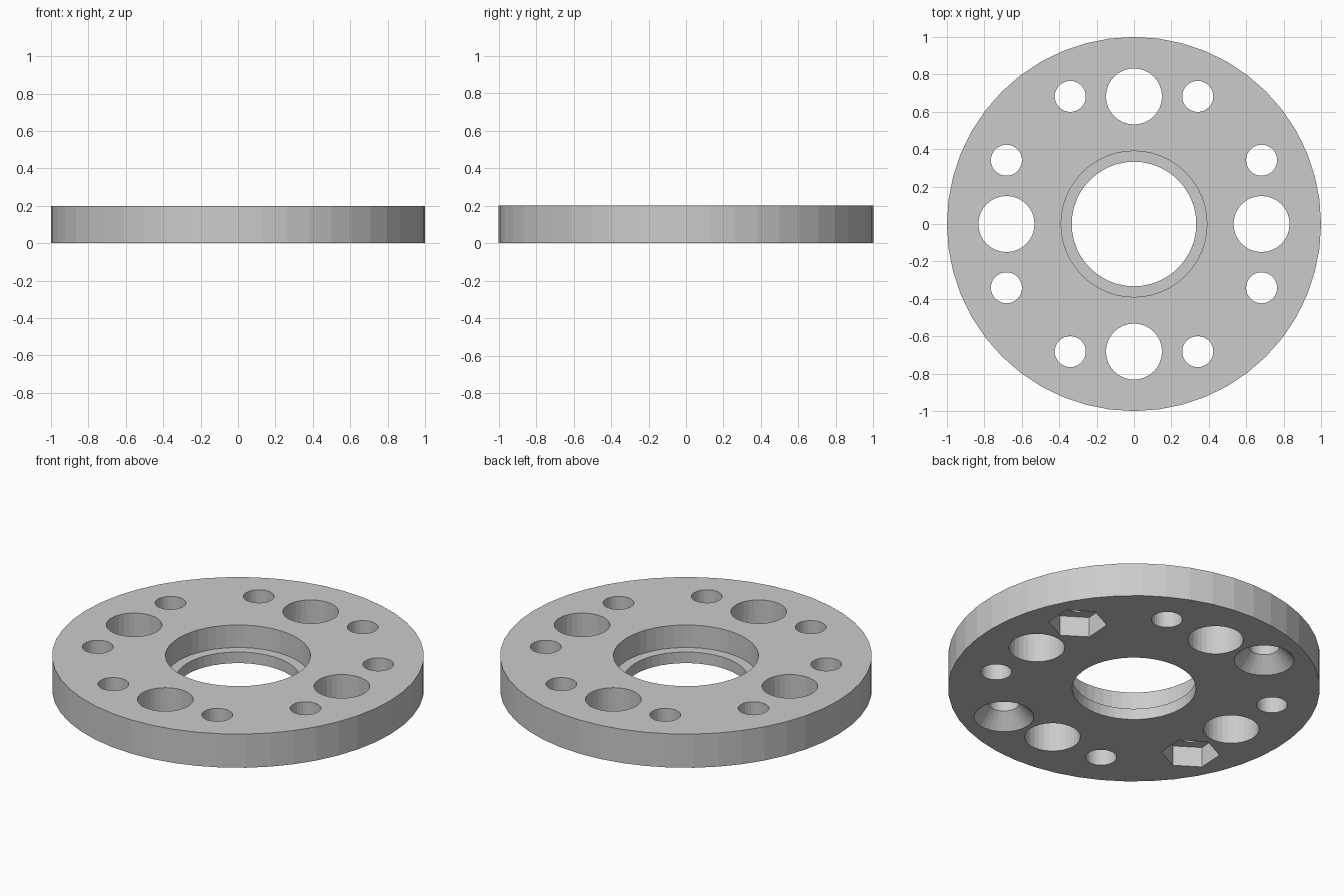
import bpy, bmesh
from math import atan2, cos, pi, sin

cube = bpy.data.objects.get("Cube")
if cube:
    bpy.data.objects.remove(cube, do_unlink=True)

HEIGHT = 0.2
OVER = 0.1          # how far cutters reach past the faces
TOP = HEIGHT + OVER
BOLT_R = 0.083      # small bolt hole radius
RING = 0.682        # large hole distance from the centre

grey = bpy.data.materials.new("plain grey")
grey.use_nodes = True
colour = (0.6, 0.6, 0.6, 1)
grey.diffuse_color = colour
grey.node_tree.nodes["Principled BSDF"].inputs["Base Color"].default_value = colour


def turned(name, profile, x=0, y=0, sides=32, turn=0):
    """Solid made by stacking rings of (radius, height), bottom to top."""
    bm = bmesh.new()
    rings = []
    for r, z in profile:
        angles = [turn + 2 * pi * i / sides for i in range(sides)]
        rings.append([bm.verts.new((x + r * cos(a), y + r * sin(a), z)) for a in angles])
    for low, high in zip(rings, rings[1:]):
        for i in range(sides):
            j = (i + 1) % sides
            bm.faces.new((low[i], low[j], high[j], high[i]))
    bm.faces.new(rings[0][::-1])
    bm.faces.new(rings[-1])
    mesh = bpy.data.meshes.new(name)
    bm.to_mesh(mesh)
    bm.free()
    mesh.materials.append(grey)
    obj = bpy.data.objects.new(name, mesh)
    bpy.context.collection.objects.link(obj)
    return obj


disc = turned("flange_disc", [(1, 0), (1, HEIGHT)], sides=48)
cutters = []

# Central bore with a wider seat open to the top
cutters.append(turned("bore_cutter", [(0.333, -OVER), (0.333, 0.066),
                                      (0.39, 0.066), (0.39, TOP)], sides=48))

# Four large through holes
for x, y in ((1, 0), (0, 1), (-1, 0), (0, -1)):
    cutters.append(turned("large_hole_cutter", [(0.15, -OVER), (0.15, TOP)],
                          x * RING, y * RING))

# Eight bolt holes, one pair beside each large hole
for sx in (1, -1):
    for sy in (1, -1):
        for fx, fy in ((1, 0.5), (0.5, 1)):
            x, y = sx * fx * RING, sy * fy * RING
            profile = [(BOLT_R, -OVER), (BOLT_R, TOP)]
            # Countersinks on one opposite pair, open to the underside
            if sx != sy and fy == 1:
                profile = [(0.239, -0.083), (BOLT_R, 0.083), (BOLT_R, TOP)]
            cutters.append(turned("bolt_hole_cutter", profile, x, y))
            # Hexagonal nut pockets on another opposite pair
            if sx == sy and fx == 1:
                cutters.append(turned("nut_pocket_cutter", [(0.157, -OVER), (0.157, 0.12)],
                                      x, y, sides=6, turn=atan2(y, x)))

# Cut everything out, then bake the result and drop the cutters
for cutter in cutters:
    mod = disc.modifiers.new(cutter.name, "BOOLEAN")
    mod.operation = "DIFFERENCE"
    mod.solver = "EXACT"
    mod.object = cutter
    cutter.hide_render = True
bpy.context.view_layer.update()
graph = bpy.context.evaluated_depsgraph_get()
result = bpy.data.meshes.new_from_object(disc.evaluated_get(graph))
disc.modifiers.clear()
disc.data = result
result.name = "flange_disc"
for cutter in cutters:
    bpy.data.objects.remove(cutter, do_unlink=True)
